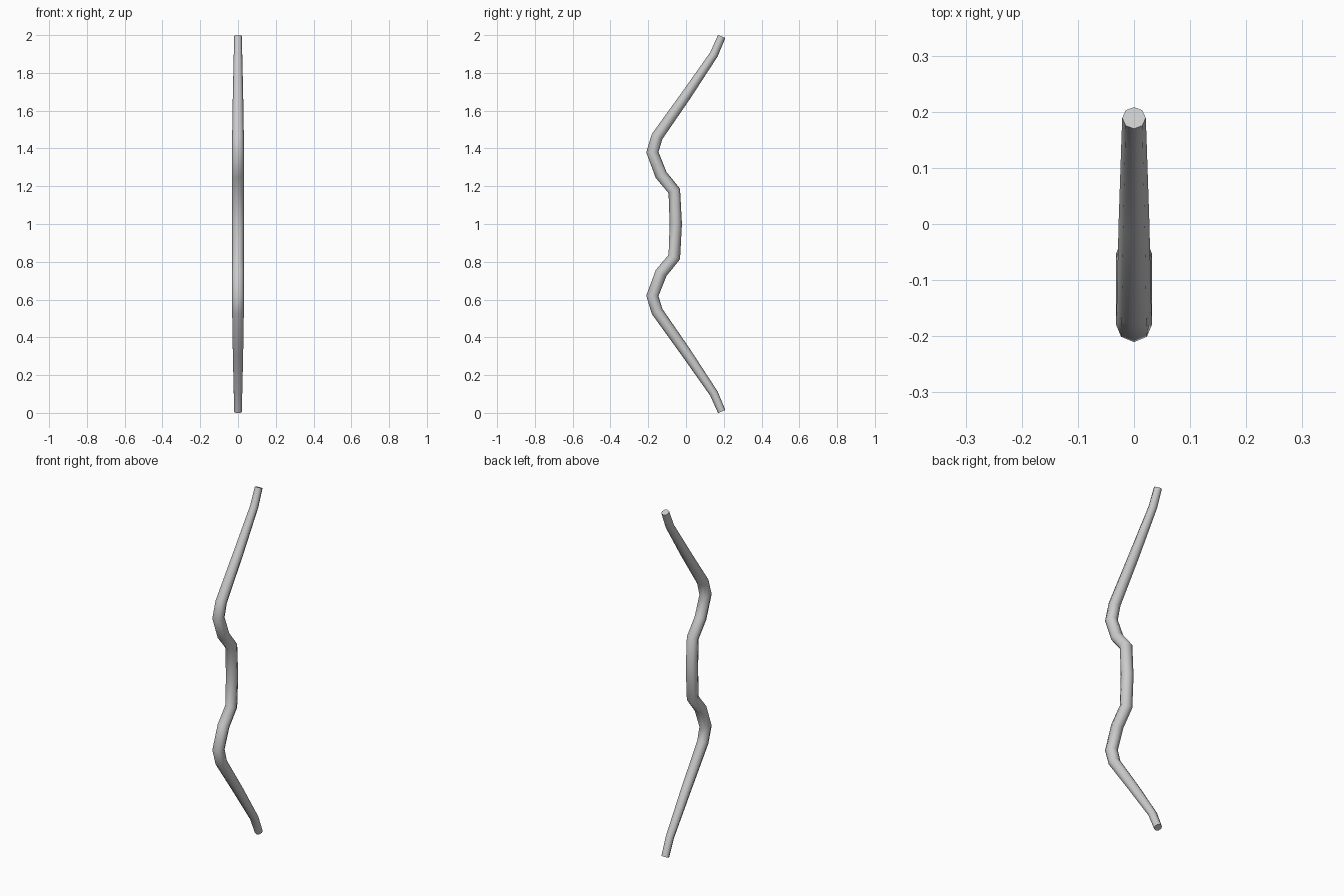
import bpy, bmesh, math
from mathutils import Vector

if "Cube" in bpy.data.objects:
    bpy.data.objects.remove(bpy.data.objects["Cube"])

SIDES = 8
# upper half of the bow: (y, z, radius), from grip centre to tip
half = [(-0.054, 1.0, 0.0325), (-0.062, 1.175, 0.0325), (-0.132, 1.26, 0.0325),
        (-0.178, 1.38, 0.0325), (-0.153, 1.463, 0.031), (0.0, 1.68, 0.0275),
        (0.148, 1.898, 0.0225), (0.189, 1.993, 0.021)]
# mirror the path about mid height for the lower limb
path = [(y, 2.0 - z, r) for y, z, r in reversed(half[1:])] + half
pts = [Vector((0, y, z)) for y, z, r in path]

# sweep an octagonal section along the path
bm = bmesh.new()
rings = []
for i, p in enumerate(pts):
    before = (p - pts[i - 1]).normalized() if i > 0 else Vector()
    after = (pts[i + 1] - p).normalized() if i < len(pts) - 1 else Vector()
    t = (before + after).normalized()
    n = Vector((0, t.z, -t.y))
    r = path[i][2]
    ring = []
    for k in range(SIDES):
        a = 2 * math.pi * k / SIDES
        ring.append(bm.verts.new(p + n * (r * math.sin(a)) + Vector((r * math.cos(a), 0, 0))))
    rings.append(ring)
for a, b in zip(rings, rings[1:]):
    for k in range(SIDES):
        j = (k + 1) % SIDES
        bm.faces.new((a[k], a[j], b[j], b[k]))

# flat tip caps
bm.faces.new(list(reversed(rings[0])))
bm.faces.new(rings[-1])
bmesh.ops.recalc_face_normals(bm, faces=bm.faces)

mesh = bpy.data.meshes.new("bow_stave")
bm.to_mesh(mesh)
bm.free()
bow = bpy.data.objects.new("bow_stave", mesh)
bpy.context.collection.objects.link(bow)
bpy.context.view_layer.objects.active = bow
bow.select_set(True)
bpy.ops.object.shade_smooth_by_angle(angle=math.radians(60))
